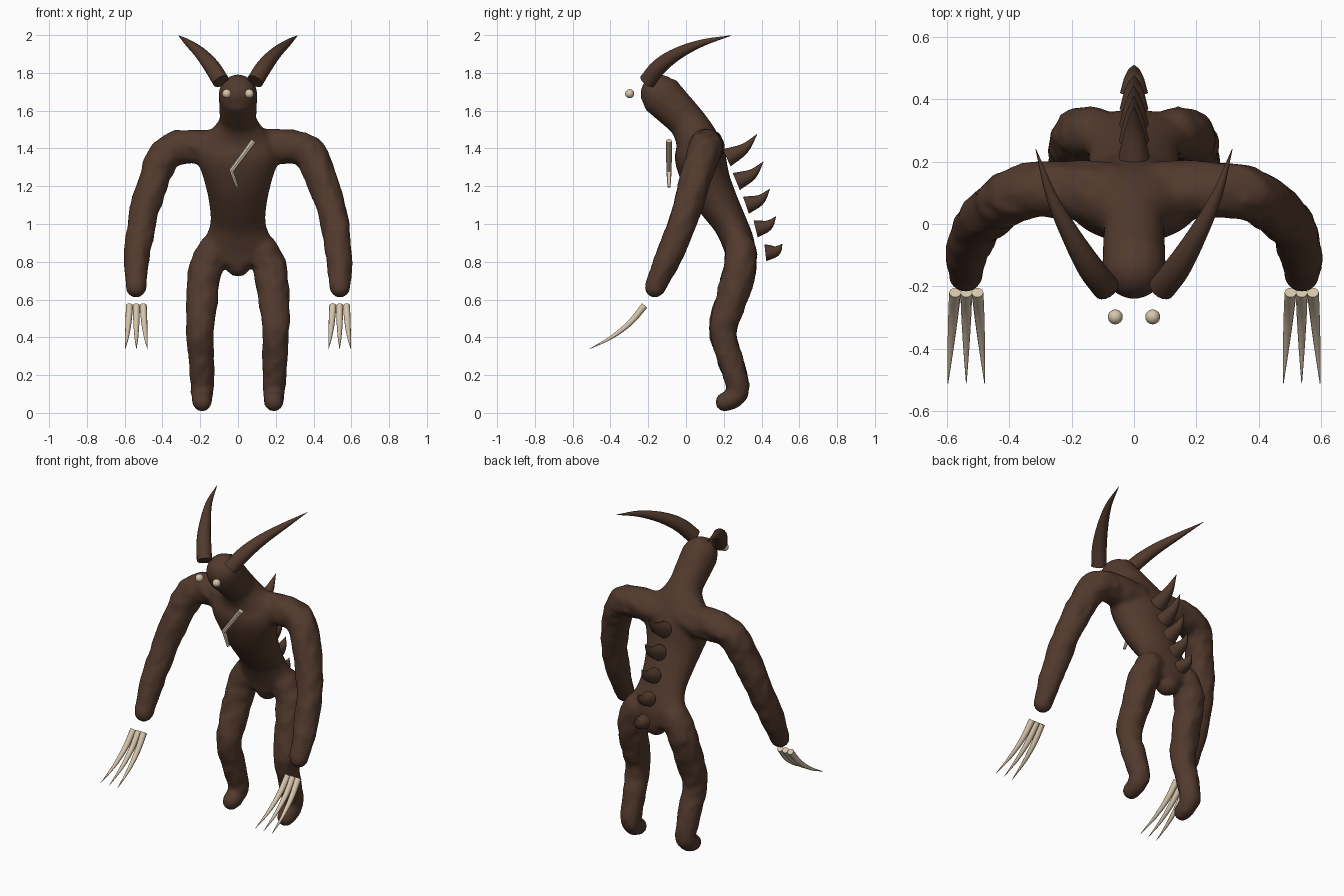
import bpy, bmesh, math, random
from mathutils import Vector

random.seed(4)
cube = bpy.data.objects.get("Cube")
if cube:
    bpy.data.objects.remove(cube)


def material(name, rgb):
    m = bpy.data.materials.new(name)
    m.use_nodes = True
    m.diffuse_color = (*rgb, 1)
    m.node_tree.nodes["Principled BSDF"].inputs["Base Color"].default_value = (*rgb, 1)
    return m


BROWN = material("dark brown hide", (0.085, 0.042, 0.026))
BONE = material("pale bone", (0.68, 0.56, 0.41))


def smooth_path(points, steps):
    """Catmull-Rom interpolation of (x, y, z, radius u, radius v)."""
    pts = [Vector(p) for p in points]
    pts = [pts[0] * 2 - pts[1]] + pts + [pts[-1] * 2 - pts[-2]]
    out = []
    for a, b, c, d in zip(pts, pts[1:], pts[2:], pts[3:]):
        for i in range(steps):
            t = i / steps
            out.append(0.5 * (2 * b + (c - a) * t + (2 * a - 5 * b + 4 * c - d) * t * t
                              + (3 * b - a - 3 * c + d) * t ** 3))
    return out + [pts[-2]]


def tube(bm, points, ref, sides=16, steps=4, lumps=0.0, round_ends=False):
    """Loft closed elliptical rings along a path."""
    path = smooth_path(points, steps) if steps > 1 else [Vector(p) for p in points]
    centres = [Vector(p[:3]) for p in path]
    rings = []
    for i, p in enumerate(path):
        tangent = (centres[min(i + 1, len(path) - 1)] - centres[max(i - 1, 0)]).normalized()
        u = (Vector(ref) - tangent * tangent.dot(Vector(ref))).normalized()
        v = tangent.cross(u)
        ring = []
        for k in range(sides):
            a = math.tau * k / sides
            grow = 1 + random.uniform(-lumps, lumps)
            ring.append(bm.verts.new(centres[i] + grow * (u * math.cos(a) * max(p[3], 0.001)
                                                          + v * math.sin(a) * max(p[4], 0.001))))
        rings.append(ring)
    for r, s in zip(rings, rings[1:]):
        for k in range(sides):
            j = (k + 1) % sides
            bm.faces.new((r[k], r[j], s[j], s[k]))
    bm.faces.new(rings[0][::-1])
    bm.faces.new(rings[-1])
    if round_ends:
        for p in (path[0], path[-1]):
            ball = bmesh.ops.create_uvsphere(bm, u_segments=16, v_segments=10, radius=min(p[3], p[4]))
            bmesh.ops.translate(bm, verts=ball["verts"], vec=p[:3])


def finish(bm, name, mat, angle=40):
    bmesh.ops.recalc_face_normals(bm, faces=bm.faces)
    mesh = bpy.data.meshes.new(name)
    bm.to_mesh(mesh)
    bm.free()
    mesh.materials.append(mat)
    obj = bpy.data.objects.new(name, mesh)
    bpy.context.collection.objects.link(obj)
    bpy.ops.object.select_all(action="DESELECT")
    obj.select_set(True)
    bpy.context.view_layer.objects.active = obj
    bpy.ops.object.shade_smooth_by_angle(angle=math.radians(angle))
    return obj


def taper(points):
    """Repeat one radius for both axes."""
    return [(*p, p[3]) for p in points]


# Body: torso, head, arms and legs fused into one skin
bm = bmesh.new()
tube(bm, [(0, 0.295, 0.79, 0.16, 0.07), (0, 0.28, 0.89, 0.185, 0.085),
          (0, 0.235, 1.0, 0.148, 0.09), (0, 0.165, 1.12, 0.155, 0.11),
          (0, 0.11, 1.23, 0.18, 0.125), (0, 0.075, 1.35, 0.215, 0.135),
          (0, 0.06, 1.44, 0.19, 0.115), (0, 0.01, 1.535, 0.105, 0.1),
          (0, -0.06, 1.61, 0.1, 0.105), (0, -0.14, 1.69, 0.103, 0.115)],
     (1, 0, 0), sides=24, round_ends=True)
for s in (-1, 1):
    # arm
    tube(bm, taper([(0.08 * s, 0.1, 1.4, 0.1), (0.28 * s, 0.11, 1.41, 0.092),
                    (0.385 * s, 0.09, 1.365, 0.088), (0.45 * s, 0.045, 1.22, 0.083),
                    (0.505 * s, -0.01, 1.03, 0.077), (0.535 * s, -0.09, 0.83, 0.07),
                    (0.54 * s, -0.165, 0.665, 0.056)]),
         (0, 1, 0), lumps=0.1, round_ends=True)
    # leg and foot
    tube(bm, taper([(0.13 * s, 0.29, 0.86, 0.085), (0.172 * s, 0.285, 0.76, 0.088),
                    (0.19 * s, 0.24, 0.6, 0.084), (0.2 * s, 0.195, 0.44, 0.073),
                    (0.195 * s, 0.235, 0.28, 0.068), (0.19 * s, 0.275, 0.14, 0.062),
                    (0.19 * s, 0.26, 0.085, 0.056), (0.19 * s, 0.205, 0.058, 0.052)]),
         (1, 0, 0), lumps=0.1, round_ends=True)
body = finish(bm, "body", BROWN, 60)
remesh = body.modifiers.new("fuse", "REMESH")
remesh.mode = "VOXEL"
remesh.voxel_size = 0.014
remesh.use_smooth_shade = True
relax = body.modifiers.new("relax", "SMOOTH")
relax.factor = 0.5
relax.iterations = 7

for s, side in ((-1, "right"), (1, "left")):
    # Swept-back horn
    bm = bmesh.new()
    tube(bm, taper([(0.09 * s, -0.205, 1.755, 0.044), (0.14 * s, -0.14, 1.835, 0.042),
                    (0.2 * s, -0.04, 1.905, 0.032), (0.265 * s, 0.09, 1.96, 0.018),
                    (0.315 * s, 0.24, 1.998, 0.001)]), (1, 0, 0))
    finish(bm, side + "_horn", BROWN)

    # Floating round eye
    bm = bmesh.new()
    ball = bmesh.ops.create_uvsphere(bm, u_segments=16, v_segments=10, radius=0.024)
    bmesh.ops.translate(bm, verts=ball["verts"], vec=(0.06 * s, -0.298, 1.69))
    finish(bm, side + "_eye", BONE)

    # Three fanned claws
    for n in (-1, 0, 1):
        bm = bmesh.new()
        x = lambda spread: s * (0.538 + n * spread)
        tube(bm, taper([(x(0.036), -0.22, 0.568, 0.019), (x(0.042), -0.295, 0.478, 0.016),
                        (x(0.05), -0.395, 0.4, 0.01), (x(0.059), -0.512, 0.338, 0.001)]),
             (1, 0, 0), sides=10)
        finish(bm, f"{side}_claw_{n + 2}", BONE)

# Row of hooked spikes down the back
for i in range(5):
    f = i / 4
    base = Vector((0, 0.215 + 0.205 * f, 1.35 - 0.502 * f))
    tip = Vector((0, 0.376 + 0.134 * f, 1.475 - 0.58 * f))
    middle = (base + tip) / 2 + Vector((0, 0.012, -0.014))
    bm = bmesh.new()
    tube(bm, taper([(*base, 0.05 - 0.005 * f), (*middle, 0.028), (*tip, 0.001)]), (1, 0, 0), sides=12)
    finish(bm, f"back_spike_{i + 1}", BROWN)

# Bent bone shard on the chest
bm = bmesh.new()
tube(bm, taper([(0.083, -0.09, 1.44, 0.016), (-0.035, -0.09, 1.282, 0.014),
                (-0.004, -0.09, 1.195, 0.008)]), (0, 1, 0), sides=8, steps=1)
finish(bm, "chest_shard", BONE)
